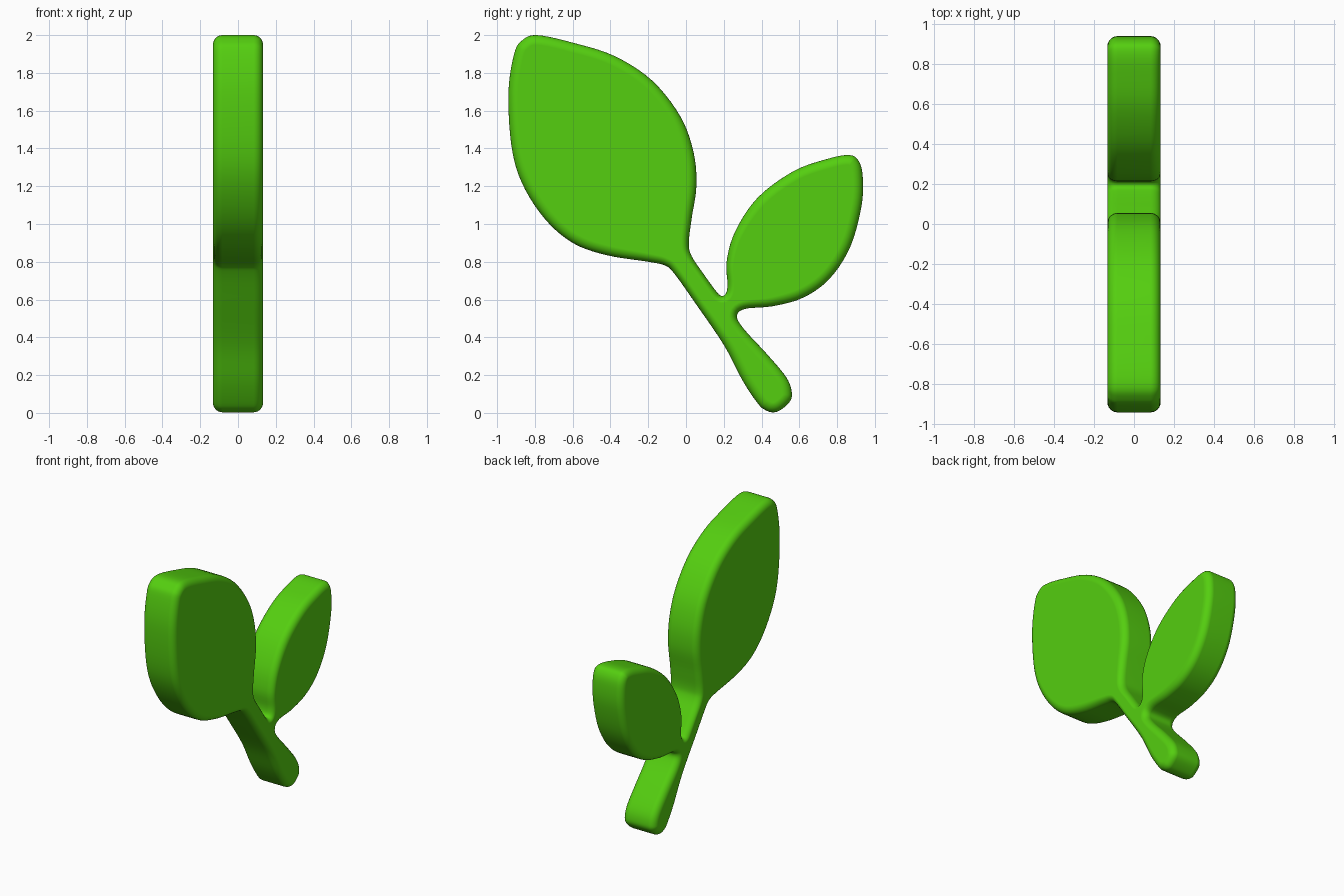
import bpy
import bmesh
import math
from mathutils import Vector

HALF_THICKNESS = 0.133
EDGE_DEPTH = 0.05
EDGE_STEPS = 6
SAMPLES = 5
FORK = Vector((0.08, 0.7))

if "Cube" in bpy.data.objects:
    bpy.data.objects.remove(bpy.data.objects["Cube"], do_unlink=True)

# Side silhouette (y, z), running anticlockwise from the foot of the stem
stem_foot = [(0.42, 0.015), (0.46, 0.003), (0.5, 0.015), (0.55, 0.06),
             (0.56, 0.11), (0.53, 0.19), (0.43, 0.31), (0.31, 0.44)]
small_leaf = [(0.27, 0.51), (0.31, 0.55), (0.46, 0.565), (0.62, 0.61),
              (0.76, 0.71), (0.87, 0.88), (0.93, 1.1), (0.935, 1.26),
              (0.91, 1.34), (0.86, 1.365), (0.75, 1.345), (0.57, 1.28),
              (0.38, 1.14), (0.26, 0.96), (0.215, 0.8), (0.22, 0.68)]
fork = [(0.21, 0.63), (0.185, 0.62), (0.155, 0.65), (0.09, 0.74), (0.03, 0.83)]
large_leaf = [(0.015, 0.9), (0.03, 1.03), (0.055, 1.2), (0.04, 1.38),
              (-0.03, 1.57), (-0.18, 1.76), (-0.38, 1.89), (-0.6, 1.96),
              (-0.79, 2), (-0.87, 1.97), (-0.91, 1.9), (-0.94, 1.7),
              (-0.925, 1.42), (-0.87, 1.22), (-0.75, 1.03), (-0.6, 0.9),
              (-0.42, 0.835), (-0.2, 0.8)]
stem_back = [(-0.11, 0.78), (-0.06, 0.735), (0.05, 0.58), (0.2, 0.36),
             (0.3, 0.17), (0.38, 0.05)]


def smooth_loop(points):
    """Closed spline through the points."""
    pts = [Vector(p) for p in points]
    n = len(pts)
    result = []
    for i in range(n):
        a, b, c, d = (pts[(i + k) % n] for k in (-1, 0, 1, 2))
        for s in range(SAMPLES):
            t = s / SAMPLES
            result.append(0.5 * (2 * b + (c - a) * t
                                 + (2 * a - 5 * b + 4 * c - d) * t ** 2
                                 + (3 * b - a - 3 * c + d) * t ** 3))
    return result


def inward_offsets(loop):
    """Inward vector per point; the rounding widens away from the fork."""
    n = len(loop)
    offsets = []
    for i, p in enumerate(loop):
        tangent = (loop[(i + 1) % n] - loop[i - 1]).normalized()
        width = 0.032 + 0.02 * min(1, (p - FORK).length / 0.5)
        offsets.append(Vector((-tangent.y, tangent.x)) * width)
    return offsets


def build_sprout(material):
    loop = smooth_loop(stem_foot + small_leaf + fork + large_leaf + stem_back)
    offsets = inward_offsets(loop)
    bm = bmesh.new()

    def ring(x, inset):
        flat = [p + o * inset for p, o in zip(loop, offsets)]
        return [bm.verts.new((x, p.x, p.y)) for p in flat]

    # Rounded rim from one flat side to the other
    angles = [math.pi / 2 * k / EDGE_STEPS for k in range(EDGE_STEPS + 1)]
    core = HALF_THICKNESS - EDGE_DEPTH
    half = [(core + EDGE_DEPTH * math.sin(a), 1 - math.cos(a)) for a in angles]
    section = [(-x, inset) for x, inset in reversed(half)] + half
    rings = [ring(x, inset) for x, inset in section]
    for low, high in zip(rings, rings[1:]):
        for i in range(len(loop)):
            j = (i + 1) % len(loop)
            bm.faces.new((low[i], low[j], high[j], high[i]))

    # Flat sides
    bm.faces.new(rings[0])
    bm.faces.new(rings[-1])
    bmesh.ops.recalc_face_normals(bm, faces=bm.faces[:])

    mesh = bpy.data.meshes.new("sprout")
    bm.to_mesh(mesh)
    bm.free()
    mesh.materials.append(material)
    sprout = bpy.data.objects.new("sprout", mesh)
    bpy.context.collection.objects.link(sprout)
    bpy.ops.object.select_all(action="DESELECT")
    sprout.select_set(True)
    bpy.context.view_layer.objects.active = sprout
    bpy.ops.object.shade_smooth_by_angle(angle=math.radians(40))
    weighted = sprout.modifiers.new("weighted_normals", "WEIGHTED_NORMAL")
    weighted.keep_sharp = True
    return sprout


# Leaf colour
green = bpy.data.materials.new("leaf_green")
green.use_nodes = True
colour = (0.09, 0.62, 0.005, 1)
green.diffuse_color = colour
green.node_tree.nodes["Principled BSDF"].inputs["Base Color"].default_value = colour

build_sprout(green)
